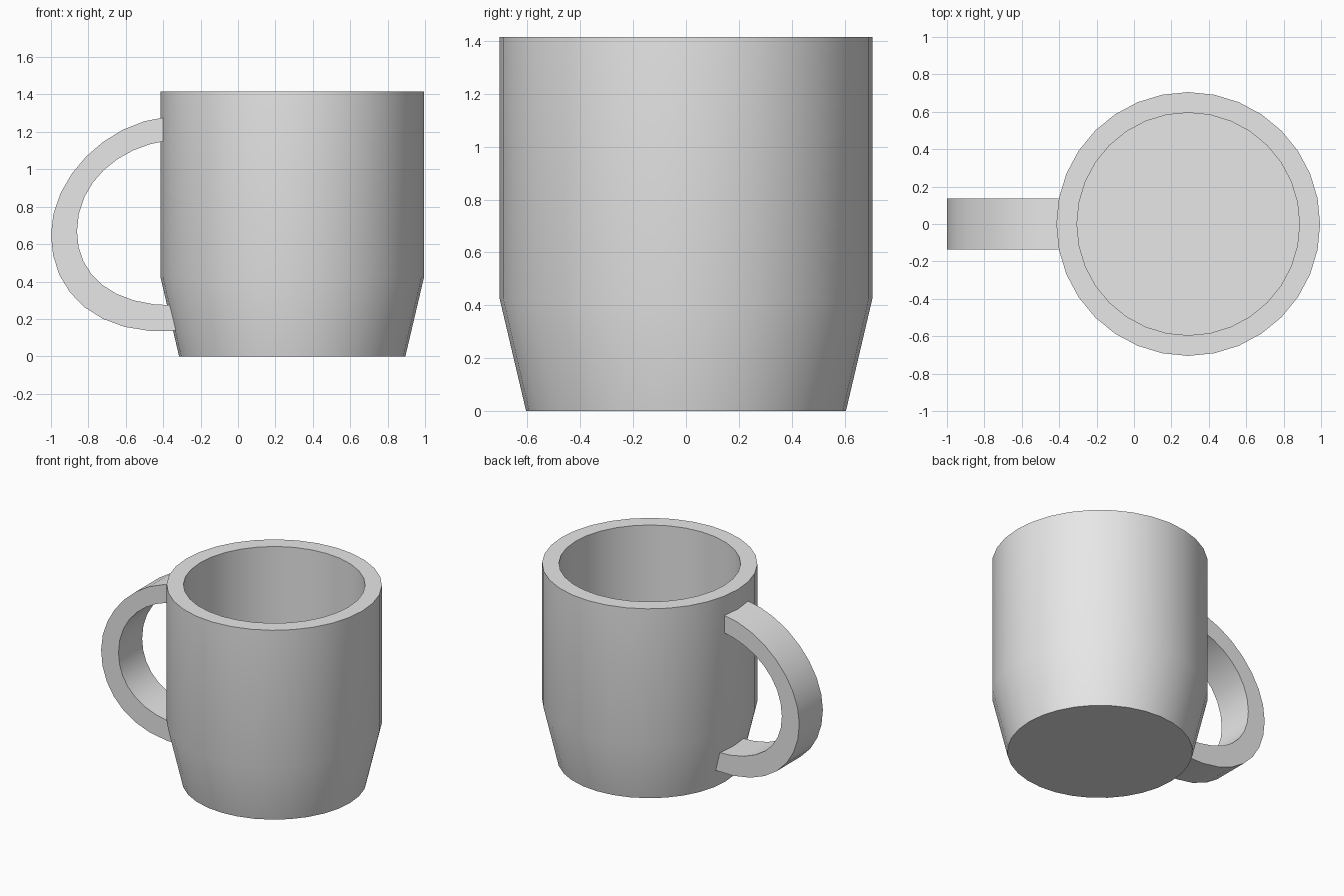
import bpy
import bmesh
from math import cos, sin, pi, radians
from mathutils import Vector
from mathutils.geometry import interpolate_bezier

cube = bpy.data.objects.get("Cube")
if cube:
    bpy.data.objects.remove(cube, do_unlink=True)

SIDES = 32
CENTRE_X = 0.29
HALF_WIDTH = 0.135

clay = bpy.data.materials.new("light_grey_ceramic")
clay.use_nodes = True
colour = (0.8, 0.8, 0.8, 1)
clay.diffuse_color = colour
clay.node_tree.nodes["Principled BSDF"].inputs["Base Color"].default_value = colour


def finish(name, bm):
    """Turn a bmesh into a smooth shaded object with sharp corners."""
    bmesh.ops.recalc_face_normals(bm, faces=bm.faces)
    mesh = bpy.data.meshes.new(name)
    bm.to_mesh(mesh)
    bm.free()
    mesh.materials.append(clay)
    obj = bpy.data.objects.new(name, mesh)
    bpy.context.collection.objects.link(obj)
    bpy.ops.object.select_all(action="DESELECT")
    obj.select_set(True)
    bpy.context.view_layer.objects.active = obj
    bpy.ops.object.shade_smooth_by_angle(angle=radians(30))
    return obj


def bridge(bm, first, second):
    """Join two closed rings of vertices with quads."""
    for i in range(len(first)):
        j = (i + 1) % len(first)
        bm.faces.new((first[i], first[j], second[j], second[i]))


# Mug body: base, tapered foot, straight wall, rim, inner wall and floor
profile = [(0.605, 0), (0.705, 0.425), (0.705, 1.415), (0.595, 1.415), (0.595, 0.11)]
bm = bmesh.new()
rings = []
for radius, z in profile:
    angles = [2 * pi * i / SIDES for i in range(SIDES)]
    rings.append([bm.verts.new((CENTRE_X + radius * cos(a), radius * sin(a), z))
                  for a in angles])
for lower, upper in zip(rings, rings[1:]):
    bridge(bm, lower, upper)
bm.faces.new(rings[0])
bm.faces.new(rings[-1])
finish("mug_body", bm)


def side_curve(points, steps=9):
    """Sample two joined bezier arcs in the xz plane."""
    pts = [Vector((x, 0, z)) for x, z in points]
    upper = interpolate_bezier(*pts[:4], steps)
    lower = interpolate_bezier(*pts[3:], steps)
    return upper + lower[1:]


# Handle: rectangular section between an outer and an inner curve
outer = side_curve([(-0.38, 1.28), (-0.71, 1.25), (-1, 0.95), (-1, 0.65),
                    (-1, 0.34), (-0.75, 0.1), (-0.32, 0.137)])
inner = side_curve([(-0.37, 1.155), (-0.64, 1.12), (-0.861, 0.93), (-0.861, 0.668),
                    (-0.861, 0.44), (-0.68, 0.265), (-0.32, 0.272)])
bm = bmesh.new()
depth = Vector((0, HALF_WIDTH, 0))
sections = [[bm.verts.new(p) for p in (o - depth, o + depth, i + depth, i - depth)]
            for o, i in zip(outer, inner)]
for here, there in zip(sections, sections[1:]):
    bridge(bm, here, there)
bm.faces.new(sections[0])
bm.faces.new(sections[-1])
finish("handle", bm)
